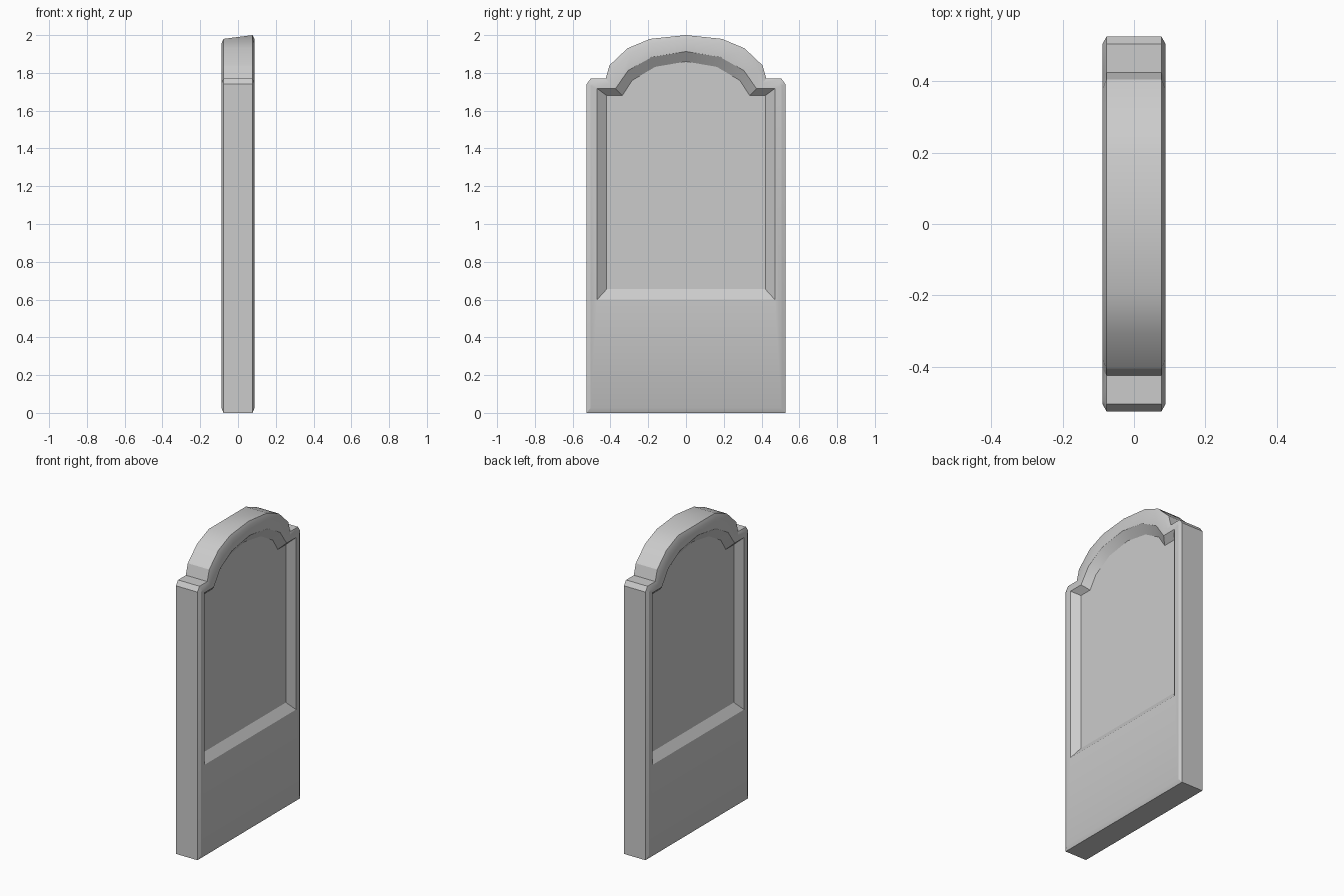
import bpy, bmesh, math

if "Cube" in bpy.data.objects:
    bpy.data.objects.remove(bpy.data.objects["Cube"])

# Half profiles (y, z) from the bottom corner up to the centre of the arch
outline = [(.526, 0), (.526, 1.74), (.505, 1.77), (.425, 1.77),
           (.405, 1.84), (.31, 1.93), (.19, 1.98), (0, 2.0)]
face_edge = [(.505, .027), (.505, 1.732), (.493, 1.745), (.405, 1.745),
             (.38, 1.822), (.295, 1.905), (.18, 1.955), (0, 1.977)]
recess_rim = [(.47, .6), (.47, 1.717), (.47, 1.717), (.373, 1.717),
              (.306, 1.813), (.18, 1.884), (0, 1.913)]
recess_floor = [(.42, .655), (.42, 1.68), (.42, 1.68), (.337, 1.68),
                (.285, 1.76), (.163, 1.832), (0, 1.86)]
# one extra arch point so every profile has the same count
for p in (recess_rim, recess_floor):
    p.insert(4, tuple((a + b) / 2 for a, b in zip(p[3], p[4])))
    del p[4]
    p.insert(3, p[3])

bm = bmesh.new()


def ring(half, x, flat_top=False):
    """Closed loop of vertices: a half profile plus its mirror."""
    pts = list(half)
    if flat_top:
        pts[-1] = (0, pts[-2][1])
    pts += [(-y, z) for y, z in reversed(pts[:-1])]
    return [bm.verts.new((x, y, z)) for y, z in pts]


def bridge(a, b):
    n = len(a)
    for i in range(n):
        j = (i + 1) % n
        bm.faces.new((a[i], a[j], b[j], b[i]))


# Both carved faces: chamfer, flat border, sloped recess walls, floor
rims = []
for s in (1, -1):
    flat = s < 0
    loops = [ring(outline, .077 * s, flat), ring(face_edge, .088 * s, flat),
             ring(recess_rim, .088 * s), ring(recess_floor, .05 * s)]
    for a, b in zip(loops, loops[1:]):
        bridge(a, b)
    bm.faces.new(loops[-1])
    rims.append(loops[0])

# Edge of the slab
bridge(*rims)

bmesh.ops.remove_doubles(bm, verts=bm.verts, dist=1e-5)
bmesh.ops.recalc_face_normals(bm, faces=bm.faces)
mesh = bpy.data.meshes.new("headstone_slab")
bm.to_mesh(mesh)
bm.free()
slab = bpy.data.objects.new("headstone_slab", mesh)
bpy.context.collection.objects.link(slab)
bpy.context.view_layer.objects.active = slab
slab.select_set(True)
bpy.ops.object.shade_smooth_by_angle(angle=math.radians(25))
